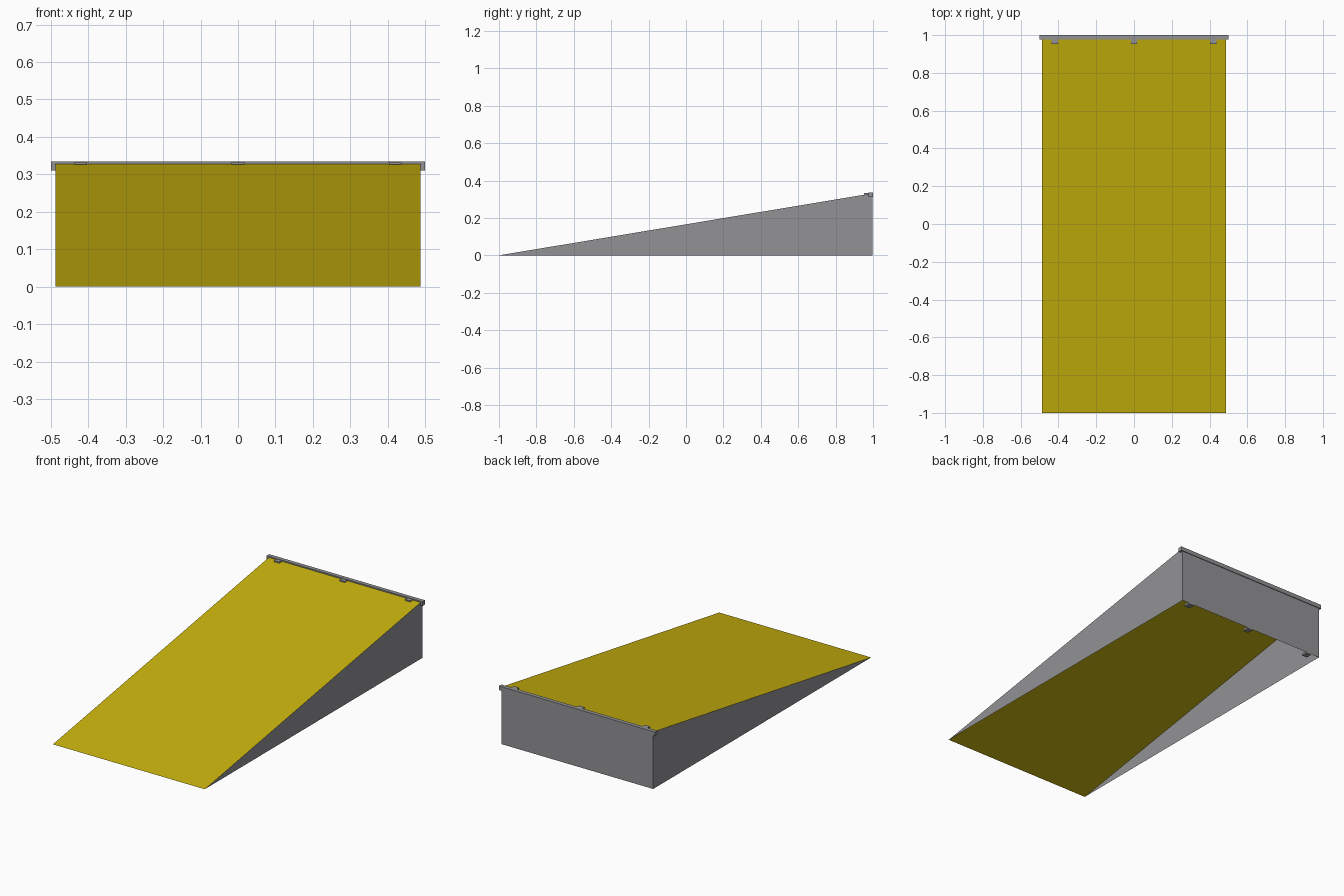
import bpy
import bmesh

cube = bpy.data.objects.get("Cube")
if cube:
    bpy.data.objects.remove(cube, do_unlink=True)


def make_material(name, rgb):
    mat = bpy.data.materials.new(name)
    mat.use_nodes = True
    color = (*rgb, 1)
    mat.diffuse_color = color
    mat.node_tree.nodes["Principled BSDF"].inputs["Base Color"].default_value = color
    return mat


gray = make_material("steel gray", (0.29, 0.29, 0.305))
yellow = make_material("ramp yellow", (0.58, 0.45, 0.004))


def add_object(name, bm, materials):
    mesh = bpy.data.meshes.new(name)
    bm.to_mesh(mesh)
    bm.free()
    for mat in materials:
        mesh.materials.append(mat)
    obj = bpy.data.objects.new(name, mesh)
    bpy.context.collection.objects.link(obj)
    return obj


def add_box(name, low, high):
    bm = bmesh.new()
    bmesh.ops.create_cube(bm, size=1)
    for v in bm.verts:
        v.co = [(a + b) / 2 + c * (b - a) for a, b, c in zip(low, high, v.co)]
    return add_object(name, bm, [gray])


# Hollow wedge: triangular profile swept across the width, open underneath
HALF_WIDTH = 0.487
BACK = 0.996
HEIGHT = 0.331
profile = [(-1, 0), (BACK, 0), (BACK, HEIGHT)]
bm = bmesh.new()
side = bm.faces.new([bm.verts.new((-HALF_WIDTH, y, z)) for y, z in profile])
swept = bmesh.ops.extrude_face_region(bm, geom=[side], use_keep_orig=True)
moved = [g for g in swept["geom"] if isinstance(g, bmesh.types.BMVert)]
bmesh.ops.translate(bm, verts=moved, vec=(2 * HALF_WIDTH, 0, 0))
bmesh.ops.recalc_face_normals(bm, faces=bm.faces)
bm.normal_update()
bottom = [f for f in bm.faces if f.normal.z < -0.9]
bmesh.ops.delete(bm, geom=bottom, context="FACES")
# The sloping deck is yellow, the walls gray
for f in bm.faces:
    f.material_index = 1 if f.normal.z > 0.5 else 0
add_object("ramp_body", bm, [gray, yellow])

# Rail capping the high edge
add_box("top_rail", (-0.5, 0.977, 0.311), (0.5, 1, 0.335))

# Three small tabs along the rail, and three along the foot of the back wall
for label, x in (("right", -0.42), ("middle", 0), ("left", 0.42)):
    for level, low, high in (("upper", 0.326, 0.333), ("lower", 0, 0.012)):
        add_box(f"{level}_tab_{label}", (x - 0.017, 0.953, low),
                (x + 0.017, 0.99, high))
